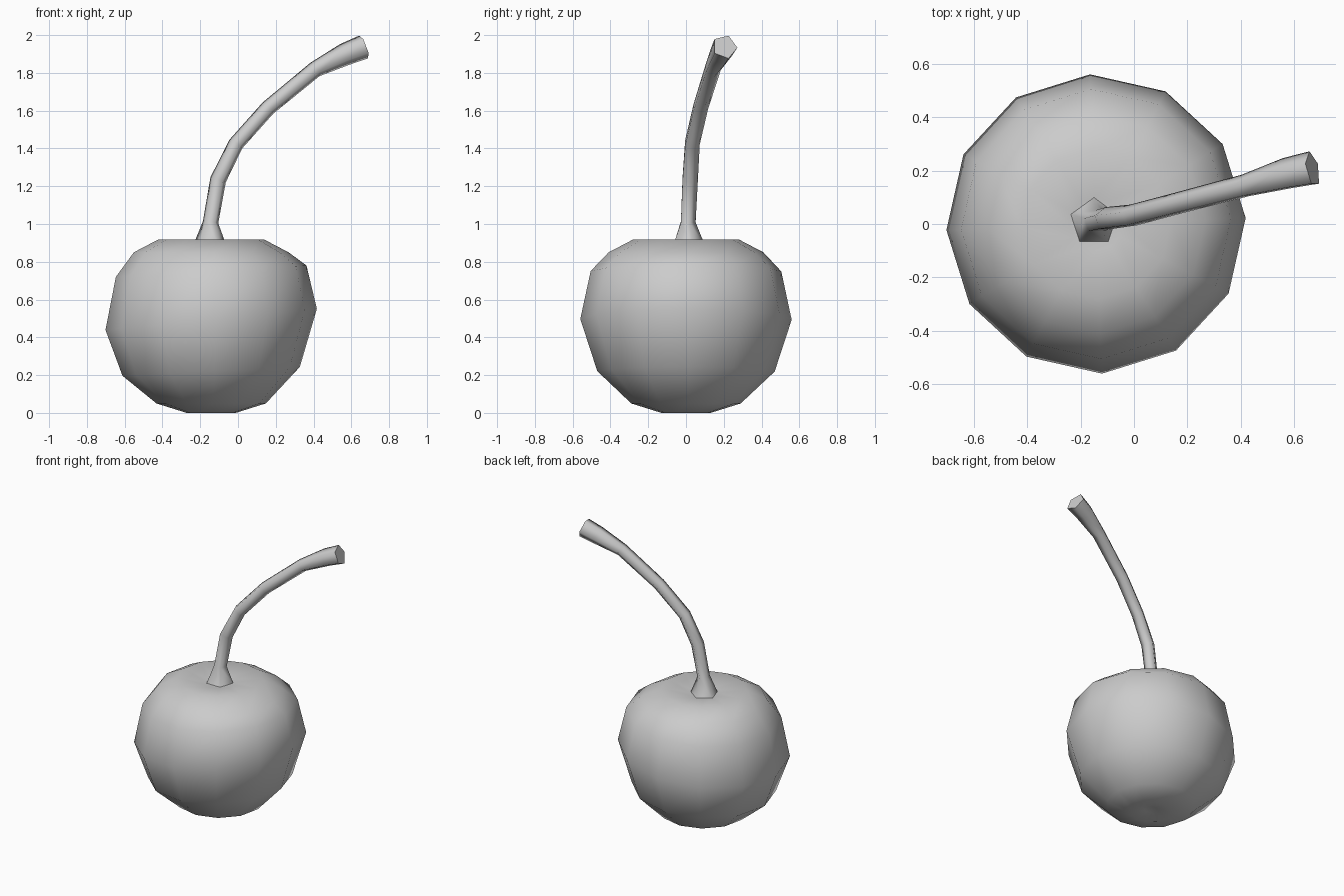
import bpy, bmesh
from math import sin, cos, tau, radians
from mathutils import Vector

if "Cube" in bpy.data.objects:
    bpy.data.objects.remove(bpy.data.objects["Cube"])


def skin_rings(name, rings, sharp=60):
    """Bridge equal-sized vertex rings into a closed, smooth-shaded skin."""
    bm = bmesh.new()
    loops = [[bm.verts.new(p) for p in ring] for ring in rings]
    n = len(loops[0])
    for a, b in zip(loops, loops[1:]):
        for i in range(n):
            j = (i + 1) % n
            bm.faces.new((a[i], a[j], b[j], b[i]))
    bm.faces.new(loops[0][::-1])
    bm.faces.new(loops[-1])
    bmesh.ops.recalc_face_normals(bm, faces=bm.faces)
    mesh = bpy.data.meshes.new(name)
    bm.to_mesh(mesh)
    bm.free()
    obj = bpy.data.objects.new(name, mesh)
    bpy.context.collection.objects.link(obj)
    bpy.ops.object.select_all(action='DESELECT')
    obj.select_set(True)
    bpy.context.view_layer.objects.active = obj
    bpy.ops.object.shade_smooth_by_angle(angle=radians(sharp))
    return obj


# Fruit: 12-sided lathe (radius, height, sideways slope), dimpled at both ends
CENTRE_X, SIDES = -0.142, 12
profile = [(0.04, 0.02, 0), (0.13, 0.0, 0), (0.29, 0.05, 0), (0.47, 0.22, 0.05),
           (0.56, 0.495, 0.10), (0.505, 0.75, 0.06), (0.41, 0.85, 0),
           (0.28, 0.918, 0), (0.10, 0.89, 0)]
fruit_rings = []
for r, z, slope in profile:
    ring = []
    for i in range(SIDES):
        a = tau * i / SIDES + 0.04
        ring.append((CENTRE_X + r * cos(a), r * sin(a), z + slope * r * cos(a)))
    fruit_rings.append(ring)
skin_rings("cherry_fruit", fruit_rings)

# Stem: five-sided tube along a bent path (x, y, z, radius)
path = [(-0.150, 0.008, 0.88, 0.095), (-0.145, 0.008, 1.01, 0.043),
        (-0.105, 0.018, 1.235, 0.045), (-0.010, 0.030, 1.425, 0.043),
        (0.160, 0.075, 1.615, 0.043), (0.410, 0.140, 1.820, 0.045),
        (0.570, 0.185, 1.900, 0.063), (0.668, 0.205, 1.938, 0.068)]
points = [Vector(p[:3]) for p in path]
stem_rings = []
for k, p in enumerate(points):
    t = points[min(k + 1, len(points) - 1)] - points[max(k - 1, 0)]
    if k == 0:
        t = Vector((0, 0, 1))
    t.normalize()
    u = Vector((0, 1, 0))
    u = (u - t * u.dot(t)).normalized()
    v = u.cross(t)
    r = path[k][3]
    stem_rings.append([p + r * (u * cos(tau * i / 5) + v * sin(tau * i / 5))
                       for i in range(5)])
skin_rings("cherry_stem", stem_rings, 75)
